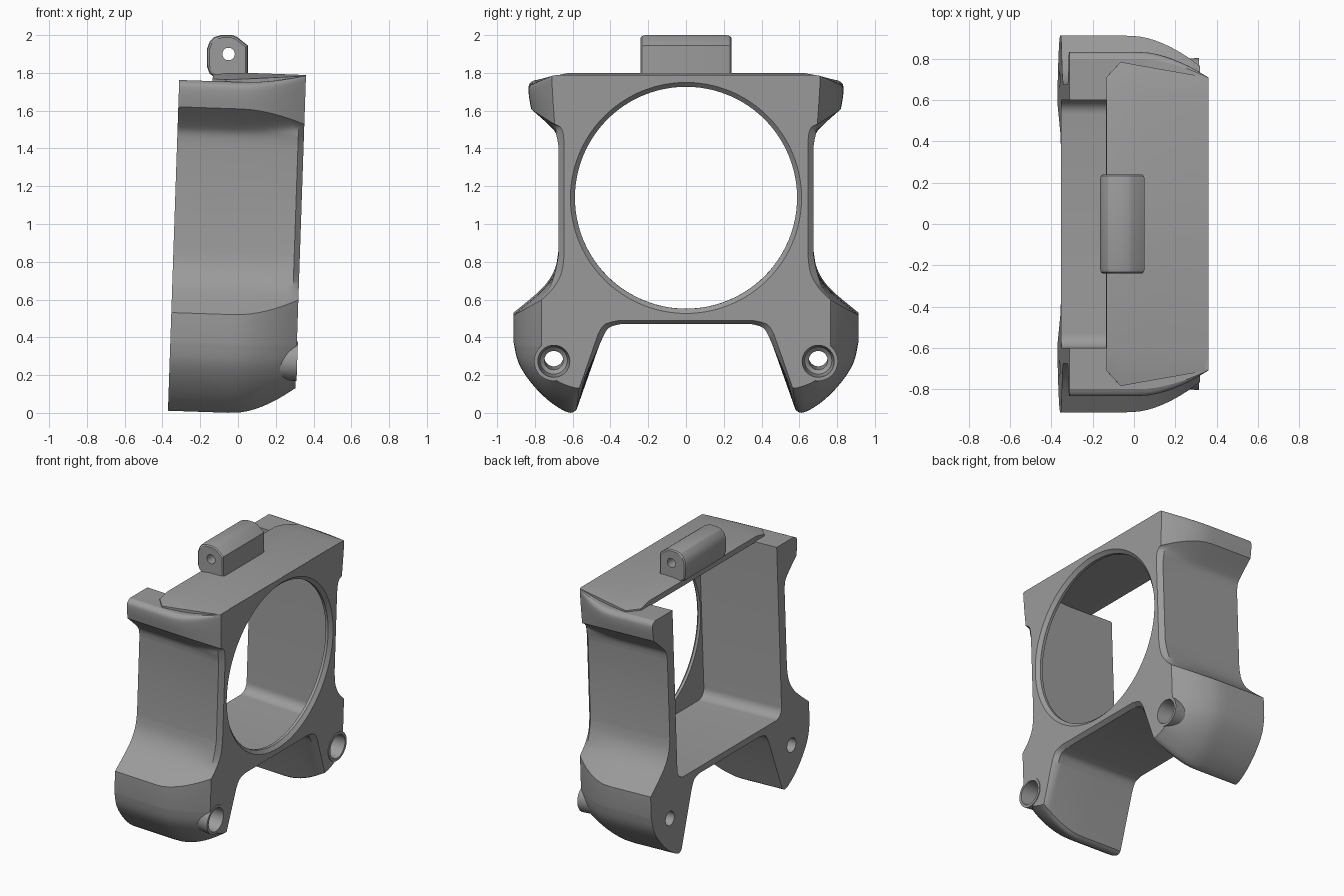
import bpy, bmesh, math
from mathutils import Matrix, Vector

if "Cube" in bpy.data.objects:
    bpy.data.objects.remove(bpy.data.objects["Cube"])

TILT = Matrix.Translation((-0.034, 0, 0)) @ Matrix.Rotation(0.034, 4, 'Y')
BACK, FRONT = -0.337, 0.333
DARK = bpy.data.materials.new("dark_grey")
DARK.diffuse_color = (0.33, 0.33, 0.33, 1)
DARK.use_nodes = True
DARK.node_tree.nodes["Principled BSDF"].inputs["Base Color"].default_value = DARK.diffuse_color


def make(name, bm):
    bmesh.ops.recalc_face_normals(bm, faces=bm.faces[:])
    me = bpy.data.meshes.new(name)
    bm.to_mesh(me)
    bm.free()
    me.materials.append(DARK)
    ob = bpy.data.objects.new(name, me)
    bpy.context.collection.objects.link(ob)
    return ob


def loft(name, rings):
    """Skin a list of closed rings of points and cap both ends."""
    bm = bmesh.new()
    vs = [[bm.verts.new(p) for p in r] for r in rings]
    n = len(vs[0])
    for a, b in zip(vs, vs[1:]):
        for i in range(n):
            j = (i + 1) % n
            bm.faces.new((a[i], a[j], b[j], b[i]))
    bm.faces.new(vs[0])
    bm.faces.new(vs[-1])
    return make(name, bm)


def lathe_x(name, steps, y, z, n=48):
    return loft(name, [[(x, y + r * math.cos(2 * math.pi * i / n), z + r * math.sin(2 * math.pi * i / n))
                        for i in range(n)] for x, r in steps])


def boolean(ob, other, op):
    m = ob.modifiers.new(op, 'BOOLEAN')
    m.object, m.operation, m.solver = other, op, 'EXACT'
    bpy.context.view_layer.objects.active = ob
    bpy.ops.object.modifier_apply(modifier=m.name)
    bpy.data.objects.remove(other)


def smooth(ob):
    bpy.ops.object.select_all(action='DESELECT')
    ob.select_set(True)
    bpy.context.view_layer.objects.active = ob
    bpy.ops.object.shade_smooth_by_angle(angle=math.radians(28))


def spline(pts, k=4):
    """Catmull-Rom through a run; two-point runs stay straight."""
    pts = [Vector(p) for p in pts]
    if len(pts) == 2:
        return pts[:1]
    q = [pts[0]] + pts + [pts[-1]]
    out = []
    for i in range(1, len(q) - 2):
        a, b, c, d = q[i - 1:i + 3]
        for s in range(k):
            t = s / k
            out.append(0.5 * (2 * b + (c - a) * t + (2 * a - 5 * b + 4 * c - d) * t * t
                              + (3 * b - a - 3 * c + d) * t ** 3))
    return out


# Half outline as (rear y, rear z, front y, front z, roundness) in runs
ear = [(0.70, 1.752, 0.69, 1.80, 1), (0.80, 1.752, 0.708, 1.797, 1)]
ear_side = [(0.80, 1.752, 0.708, 1.797, 1), (0.83, 1.73, 0.71, 1.78, 1),
            (0.832, 1.68, 0.705, 1.68, 1), (0.82, 1.61, 0.695, 1.54, 1)]
ear_under = [(0.82, 1.61, 0.695, 1.54, 1), (0.72, 1.52, 0.665, 1.525, 0.6),
             (0.685, 1.475, 0.65, 1.49, 0), (0.675, 1.42, 0.645, 1.43, 0)]
waist = [(0.675, 1.42, 0.645, 1.43, 0), (0.675, 0.85, 0.645, 0.85, 0)]
hip = [(0.675, 0.85, 0.645, 0.85, 0), (0.695, 0.75, 0.66, 0.75, 0),
       (0.76, 0.65, 0.705, 0.67, 0.6), (0.912, 0.52, 0.765, 0.61, 1)]
thigh = [(0.912, 0.52, 0.765, 0.61, 1), (0.912, 0.37, 0.765, 0.37, 1)]
foot = [(0.912, 0.37, 0.765, 0.37, 1), (0.887, 0.265, 0.75, 0.29, 1), (0.825, 0.165, 0.72, 0.22, 1),
        (0.74, 0.075, 0.68, 0.18, 1), (0.66, 0.018, 0.625, 0.155, 1), (0.61, 0.0, 0.59, 0.145, 1),
        (0.58, 0.015, 0.565, 0.142, 1)]
inner = [(0.58, 0.015, 0.565, 0.142, 1), (0.445, 0.40, 0.465, 0.43, 0)]
crotch = [(0.445, 0.40, 0.465, 0.43, 0), (0.41, 0.46, 0.43, 0.48, 0), (0.35, 0.48, 0.36, 0.50, 0)]
half = [p for run in (ear, ear_side, ear_under, waist, hip, thigh, foot, inner, crotch) for p in spline(run)]
half.append(Vector(crotch[-1]))


def section(x):
    round_t = max(0, x / FRONT) ** 1.8
    edge_t = max(0, (x - 0.303) / (FRONT - 0.303))
    pts = []
    for yb, zb, yf, zf, w in half:
        t = w * round_t + (1 - w) * edge_t
        pts.append((yb + (yf - yb) * t, zb + (zf - zb) * t))
    return [(x, y, z) for y, z in pts] + [(x, -y, z) for y, z in reversed(pts)]


# Main frame shell
frame = loft("fan_frame", [section(x) for x in
                           (BACK, -0.02, 0.04, 0.08, 0.12, 0.16, 0.2, 0.24, 0.275, 0.303, FRONT)])

# Screw bosses on the legs
for s in (-1, 1):
    boolean(frame, lathe_x("boss", [(0.0, 0.085), (0.338, 0.104)], s * 0.7, 0.285), 'UNION')

# Open cavity with filleted floor corners
r, cy, cz = 0.07, 0.6, 0.525
corner = [(cy - r + r * math.cos(a), cz + r - r * math.sin(a)) for a in
          [math.pi / 2 * i / 8 for i in range(9)]]
ring = [(cy, 2.5)] + corner
ring = ring + [(-y, z) for y, z in reversed(ring)]
boolean(frame, loft("cavity", [[(x, y, z) for y, z in ring] for x in (-0.6, 0.29)]), 'DIFFERENCE')

# Round opening with chamfered rim
boolean(frame, lathe_x("opening", [(0.2, 0.588), (0.31, 0.588), (FRONT + 0.001, 0.613), (0.4, 0.68)],
                       0, 1.15, 96), 'DIFFERENCE')

# Countersunk screw holes through the legs
for s in (-1, 1):
    boolean(frame, lathe_x("screw_hole", [(-0.5, 0.05), (0.2, 0.05), (0.22, 0.072), (0.34, 0.085), (0.4, 0.09)],
                           s * 0.7, 0.285), 'DIFFERENCE')
frame.data.transform(TILT)
smooth(frame)

# Top cover with drooping tips, seated into the ears
rings = []
for x, yo, zo, zi, zb in ((-0.16, 0.71, 1.764, 1.785, 1.745), (-0.09, 0.785, 1.762, 1.797, 1.745),
                          (0.02, 0.765, 1.77, 1.802, 1.745), (0.332, 0.71, 1.796, 1.801, 1.765)):
    rings.append([(x, -yo, zo), (x, -0.62, zi), (x, 0.62, zi), (x, yo, zo),
                  (x, yo, zb), (x, -yo, zb)])
cover = loft("top_cover", rings)
cover.data.transform(TILT)
smooth(cover)

# Hinge lug with pin hole
prof = [(0.052, 1.775), (0.052, 1.945), (-0.005, 1.99), (-0.03, 2.0), (-0.09, 2.0), (-0.125, 1.99),
        (-0.15, 1.965), (-0.165, 1.925), (-0.165, 1.835), (-0.15, 1.795), (-0.12, 1.775)]
lug = loft("hinge_lug", [[(-0.055 + (x + 0.055) * k, y, 1.885 + (z - 1.885) * k) for x, z in prof]
                         for y, k in ((-0.24, 0.88), (-0.233, 0.96), (-0.215, 1), (0.215, 1),
                                      (0.233, 0.96), (0.24, 0.88))])
pin = lathe_x("pin", [(-0.4, 0.033), (0.4, 0.033)], 0, 0, 32)
pin.data.transform(Matrix.Translation((-0.05, 0, 1.9)) @ Matrix.Rotation(math.pi / 2, 4, 'Z'))
boolean(lug, pin, 'DIFFERENCE')
smooth(lug)
